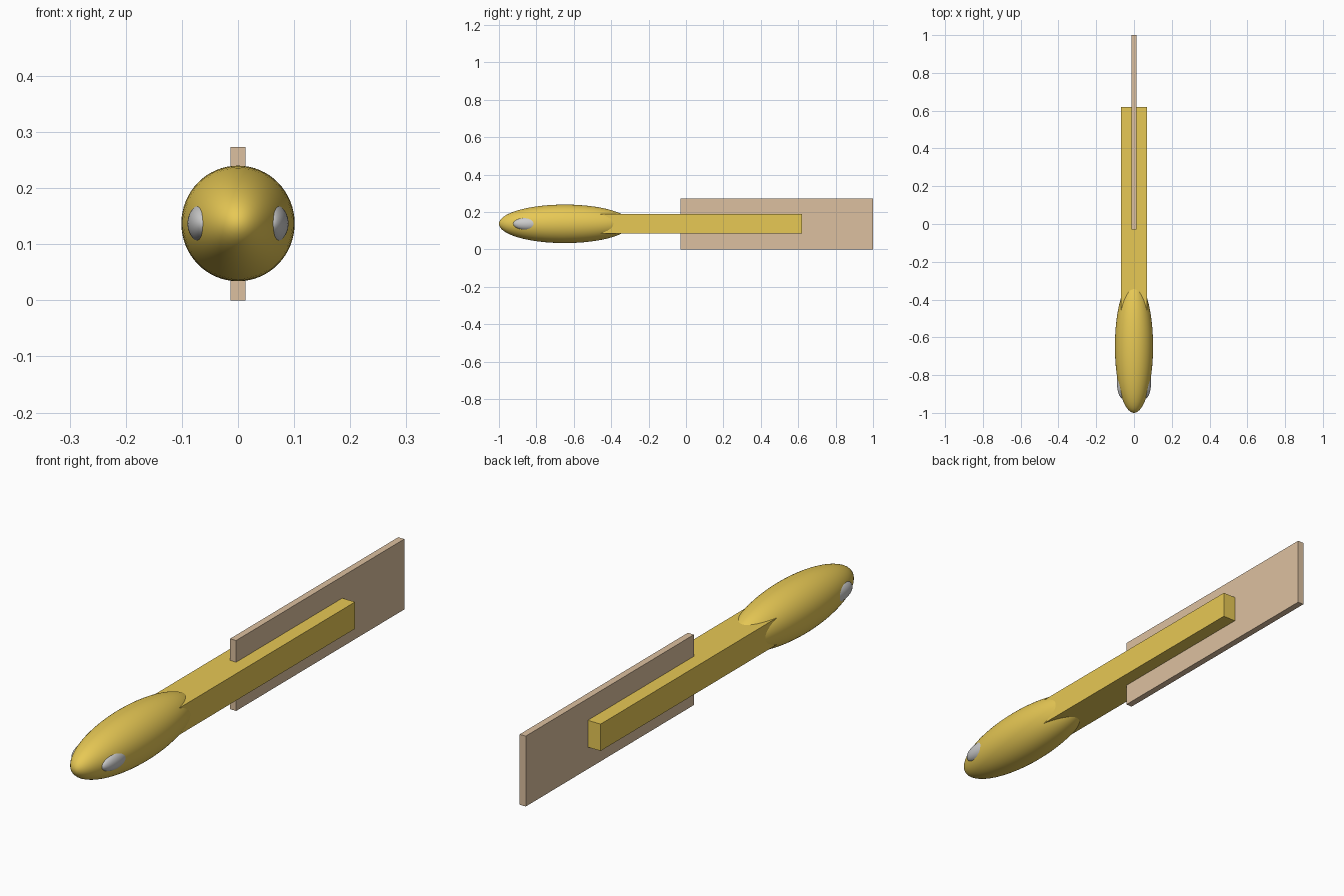
import bpy

if "Cube" in bpy.data.objects:
    bpy.data.objects.remove(bpy.data.objects["Cube"])

MID_Z = 0.137


def material(name, colour):
    mat = bpy.data.materials.new(name)
    mat.diffuse_color = (*colour, 1)
    mat.use_nodes = True
    mat.node_tree.nodes["Principled BSDF"].inputs["Base Color"].default_value = mat.diffuse_color
    return mat


def finish(name, scale, mat):
    obj = bpy.context.object
    obj.name = name
    obj.scale = scale
    bpy.ops.object.transform_apply(location=False, rotation=False, scale=True)
    if mat:
        obj.data.materials.append(mat)
    return obj


def ellipsoid(name, centre, radii, mat=None):
    # Poles run along y so the nose stays evenly rounded
    bpy.ops.mesh.primitive_uv_sphere_add(segments=64, ring_count=32, radius=1)
    bpy.context.object.rotation_euler.x = 1.5707963
    bpy.ops.object.transform_apply(rotation=True)
    bpy.context.object.location = centre
    finish(name, radii, mat)
    bpy.ops.object.shade_smooth()


def box(name, low, high, mat):
    centre = [(a + b) / 2 for a, b in zip(low, high)]
    bpy.ops.mesh.primitive_cube_add(size=1, location=centre)
    finish(name, [b - a for a, b in zip(low, high)], mat)


yellow = material("yellow", (0.80, 0.58, 0.09))
tan = material("tan", (0.72, 0.53, 0.35))

# Rounded head and straight body
ellipsoid("head", (0, -0.648, MID_Z), (0.101, 0.352, 0.103), yellow)
box("body", (-0.068, -0.60, 0.085), (0.068, 0.62, 0.189), yellow)

# Thin upright tail fin running through the body
box("tail_fin", (-0.013, -0.03, 0), (0.013, 1.0, 0.273), tan)

# Eyes, nearly flush with the head
for side, label in ((-1, "left"), (1, "right")):
    ellipsoid(f"{label}_eye", (side * 0.060, -0.84, MID_Z), (0.030, 0.084, 0.036))
